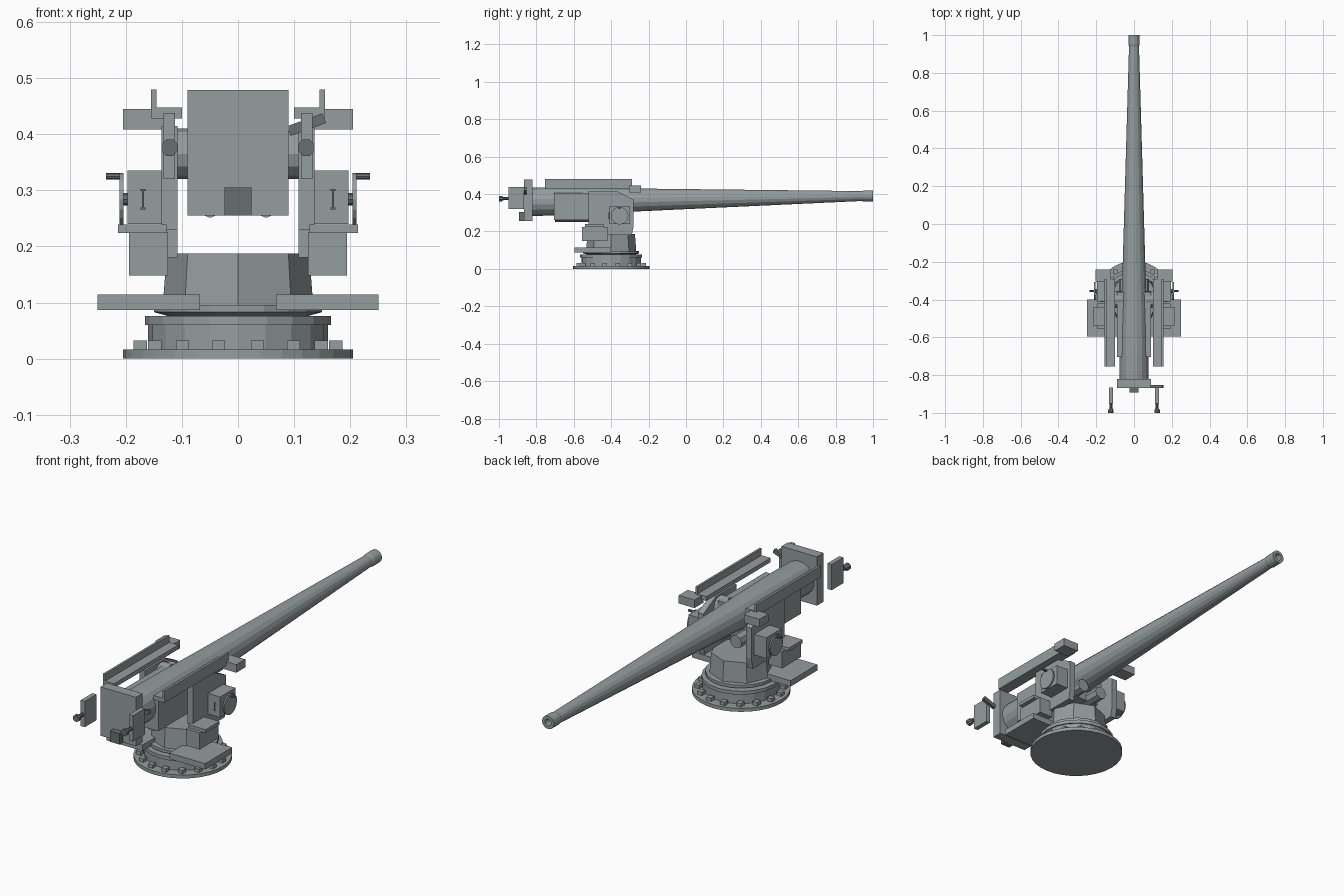
import bpy, bmesh, math
from mathutils import Vector

if "Cube" in bpy.data.objects:
    bpy.data.objects.remove(bpy.data.objects["Cube"])

CY = -0.4                                   # pedestal centre along the gun
STEEL = bpy.data.materials.new("steel")
STEEL.diffuse_color = (0.30, 0.34, 0.35, 1)
STEEL.use_nodes = True
STEEL.node_tree.nodes["Principled BSDF"].inputs["Base Color"].default_value = STEEL.diffuse_color
DARK = bpy.data.materials.new("dark_steel")
DARK.diffuse_color = (0.14, 0.16, 0.17, 1)
DARK.use_nodes = True
DARK.node_tree.nodes["Principled BSDF"].inputs["Base Color"].default_value = DARK.diffuse_color


def finish(name, bm, mat=STEEL):
    bmesh.ops.recalc_face_normals(bm, faces=bm.faces[:])
    me = bpy.data.meshes.new(name)
    bm.to_mesh(me)
    bm.free()
    me.materials.append(mat)
    ob = bpy.data.objects.new(name, me)
    bpy.context.collection.objects.link(ob)
    return ob


def add_box(bm, x, y, z):
    r = bmesh.ops.create_cube(bm, size=1)
    for v in r["verts"]:
        v.co = Vector([(a + b) / 2 + c * (b - a) for (a, b), c in zip((x, y, z), v.co)])


def box(name, x, y, z, mat=STEEL):
    bm = bmesh.new()
    add_box(bm, x, y, z)
    return finish(name, bm, mat)


def lathe(name, profile, axis, origin, n=16, offset=0.0, mat=STEEL, closed=False):
    """Revolve (radius, distance) points about an axis through origin."""
    bm = bmesh.new()
    rings = []
    for r, h in profile:
        ring = []
        for i in range(n):
            a = math.tau * (i + offset) / n
            c, s = r * math.cos(a), r * math.sin(a)
            p = {"X": (h, c, s), "Y": (c, h, s), "Z": (c, s, h)}[axis]
            ring.append(bm.verts.new(Vector(origin) + Vector(p)))
        rings.append(ring)
    for a, b in zip(rings, rings[1:]):
        for i in range(n):
            j = (i + 1) % n
            bm.faces.new((a[i], a[j], b[j], b[i]))
    bm.faces.new(rings[0])
    bm.faces.new(rings[-1])
    return finish(name, bm, mat)


def prism(name, pts, plane, lo, hi, mat=STEEL):
    """Extrude an outline: plane YZ along x, or XZ along y."""
    bm = bmesh.new()
    at = (lambda p, d: (d, p[0], p[1])) if plane == "YZ" else (lambda p, d: (p[0], d, p[1]))
    f = bm.faces.new([bm.verts.new(at(p, lo)) for p in pts])
    ext = bmesh.ops.extrude_face_region(bm, geom=[f])
    shift = Vector(at((0, 0), hi - lo))
    for v in ext["geom"]:
        if isinstance(v, bmesh.types.BMVert):
            v.co += shift
    return finish(name, bm, mat)


def mirrored(ob):
    m = ob.modifiers.new("mirror", "MIRROR")
    m.use_axis = (True, False, False)
    return ob


# Base: flange, drum, collar and turntable ring
lathe("base_flange", [(0.205, 0), (0.205, 0.016)], "Z", (0, CY, 0), 32)
lathe("base_drum", [(0.16, 0.016), (0.16, 0.06), (0.166, 0.06), (0.166, 0.076)], "Z", (0, CY, 0), 20)
lathe("turntable_ring", [(0.125, 0.076), (0.15, 0.083), (0.15, 0.096)], "Z", (0, CY, 0), 20)
lathe("pedestal", [(0.134, 0.096), (0.127, 0.187)], "Z", (0, CY, 0), 8)

# Flange bolts
bm = bmesh.new()
for i in range(16):
    a = math.tau * (i + 0.5) / 16
    x, y = 0.178 * math.sin(a), CY + 0.178 * math.cos(a)
    add_box(bm, (x - 0.012, x + 0.012), (y - 0.012, y + 0.012), (0.015, 0.032))
finish("flange_bolts", bm)

# Crew platforms and seats
mirrored(box("crew_platform", (0.068, 0.25), (-0.595, -0.4), (0.087, 0.114)))
mirrored(box("seat_box", (0.125, 0.194), (-0.555, -0.42), (0.148, 0.225)))
mirrored(box("seat_plate", (0.127, 0.214), (-0.54, -0.44), (0.224, 0.239)))

# Yoke cheeks with a chamfered front
mirrored(prism("yoke_cheek", [(-0.48, 0.18), (-0.29, 0.18), (-0.28, 0.23), (-0.28, 0.37),
                              (-0.37, 0.415), (-0.52, 0.415), (-0.52, 0.23), (-0.48, 0.23)],
               "YZ", 0.108, 0.136))
mirrored(lathe("trunnion", [(0.045, 0.06), (0.045, 0.112)], "X", (0, CY, 0.365), 12))

# Aiming gearboxes with hand wheels and crank grips
mirrored(box("gearbox", (0.136, 0.197), (-0.41, -0.30), (0.24, 0.335)))
mirrored(lathe("wheel_axle", [(0.011, 0.195), (0.011, 0.206)], "X", (0, -0.355, 0.284), 8, mat=DARK))
mirrored(lathe("hand_wheel", [(0.047, 0.204), (0.047, 0.211)], "X", (0, -0.355, 0.284), 16))
mirrored(lathe("crank_grip", [(0.006, 0.209), (0.006, 0.235)], "X", (0, -0.355, 0.325), 8, mat=DARK))
bm = bmesh.new()
add_box(bm, (0.1675, 0.1715), (-0.414, -0.409), (0.266, 0.302))
for z in (0.266, 0.299):
    add_box(bm, (0.165, 0.174), (-0.414, -0.409), (z, z + 0.003))
mirrored(finish("gearbox_latch", bm, DARK))

# Sight boxes and angle-section rails
mirrored(box("sight_box", (0.125, 0.205), (-0.305, -0.24), (0.408, 0.445)))
mirrored(prism("side_rail", [(0.10, 0.428), (0.155, 0.428), (0.155, 0.48), (0.145, 0.48),
                             (0.145, 0.448), (0.10, 0.448)], "XZ", -0.755, -0.29))

# Barrel with muzzle swell and bore, rising slightly forward
barrel = lathe("barrel", [(0.077, -0.83), (0.077, -0.70), (0.072, -0.5), (0.063, -0.28), (0.027, 0.94),
                          (0.030, 0.95), (0.030, 1.0), (0.016, 1.0), (0.016, 0.9)],
               "Y", (0, 0, 0), 16, 0.5)
for v in barrel.data.vertices:
    v.co.z += 0.373 + 0.0175 * v.co.y

# Cradle and recoil cylinders
box("cradle", (-0.09, 0.09), (-0.705, -0.36), (0.262, 0.405))
mirrored(lathe("recoil_cylinder", [(0.03, -0.70), (0.03, -0.29)], "Y", (0.05, 0, 0.281), 8))

# Breech block with latch and tilted lever
box("breech_block", (-0.09, 0.09), (-0.867, -0.82), (0.255, 0.479))
box("breech_latch", (-0.024, 0.024), (-0.893, -0.86), (0.255, 0.305), DARK)
prism("breech_lever", [(0.094, 0.397), (0.157, 0.420), (0.150, 0.437), (0.087, 0.414)],
      "XZ", -0.867, -0.852, DARK)

# Rear hand shields with knobbed handles
mirrored(box("rear_shield", (0.112, 0.133), (-0.95, -0.865), (0.32, 0.438)))
mirrored(lathe("rear_handle", [(0.016, -1.0), (0.016, -0.985), (0.009, -0.975), (0.007, -0.90)],
               "Y", (0.122, 0, 0.376), 8, 0.5, DARK))
